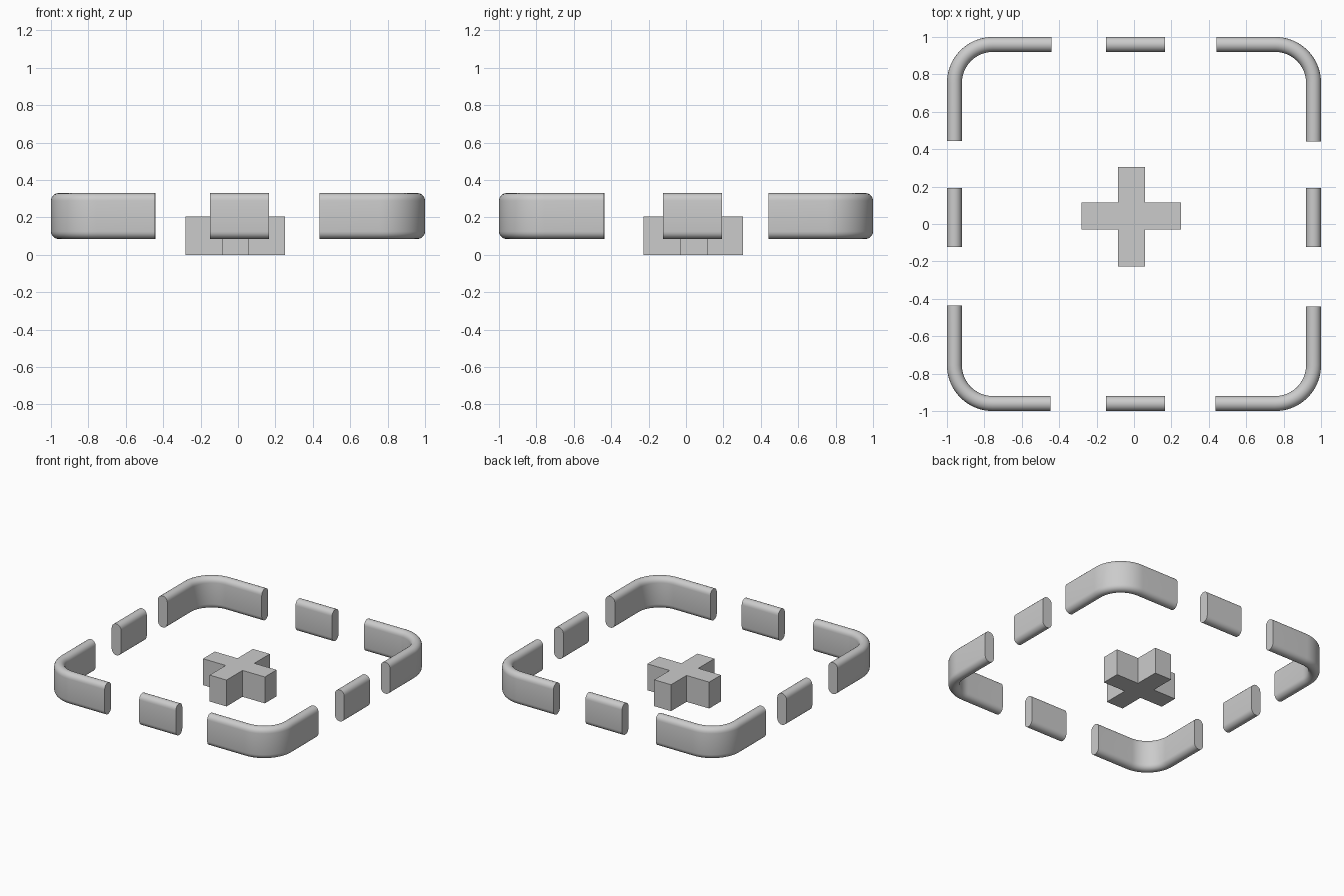
import bpy, bmesh
from math import sin, cos, pi

if "Cube" in bpy.data.objects:
    bpy.data.objects.remove(bpy.data.objects["Cube"])

HALF_W = 0.04                # half rail thickness
Z0, Z1 = 0.085, 0.33         # rail bottom and top
MID, R = 0.96, 0.205         # rail centre line and corner radius


def finish(name, bm):
    bmesh.ops.recalc_face_normals(bm, faces=bm.faces[:])
    me = bpy.data.meshes.new(name)
    bm.to_mesh(me)
    bm.free()
    ob = bpy.data.objects.new(name, me)
    bpy.context.collection.objects.link(ob)
    return ob


def smooth(ob):
    bpy.ops.object.select_all(action='DESELECT')
    ob.select_set(True)
    bpy.context.view_layer.objects.active = ob
    bpy.ops.object.shade_smooth_by_angle(angle=pi / 6)


# Upright stadium cross-section: (sideways offset, height)
N = 10
profile = [(HALF_W * cos(pi * i / N), Z1 - HALF_W + HALF_W * sin(pi * i / N)) for i in range(N + 1)]
profile += [(-HALF_W * cos(pi * i / N), Z0 + HALF_W - HALF_W * sin(pi * i / N)) for i in range(N + 1)]


def rail(name, path):
    """Sweep the profile along (x, y, outward x, outward y) stations."""
    bm = bmesh.new()
    rings = [[bm.verts.new((x + nx * o, y + ny * o, z)) for o, z in profile]
             for x, y, nx, ny in path]
    n = len(profile)
    for a, b in zip(rings, rings[1:]):
        for i in range(n):
            j = (i + 1) % n
            bm.faces.new((a[i], a[j], b[j], b[i]))
    bm.faces.new(rings[0])
    bm.faces.new(rings[-1])
    smooth(finish(name, bm))


# Rounded corner rails
def corner(name, sx, sy, x_end, y_end):
    c = MID - R
    path = [(x_end, sy * MID, 0, sy)]
    for i in range(17):
        t = pi / 2 * i / 16
        nx, ny = sx * sin(t), sy * cos(t)
        path.append((sx * c + R * nx, sy * c + R * ny, nx, ny))
    path.append((sx * MID, y_end, sx, 0))
    rail(name, path)


corner("back_left_corner_rail", -1, 1, -0.44, 0.445)
corner("back_right_corner_rail", 1, 1, 0.44, 0.44)
corner("front_left_corner_rail", -1, -1, -0.447, -0.435)
corner("front_right_corner_rail", 1, -1, 0.435, -0.44)

# Short straight rails in the middle of each side
for label, s in (("front", -1), ("back", 1)):
    rail(label + "_middle_rail", [(-0.15, s * MID, 0, s), (0.165, s * MID, 0, s)])
for label, s in (("left", -1), ("right", 1)):
    rail(label + "_middle_rail", [(s * MID, -0.123, s, 0), (s * MID, 0.193, s, 0)])

# Plus-shaped centre block
xa, xb, xc, xd = -0.28, -0.085, 0.06, 0.252
ya, yb, yc, yd = -0.227, -0.03, 0.115, 0.305
outline = [(xb, ya), (xc, ya), (xc, yb), (xd, yb), (xd, yc), (xc, yc),
           (xc, yd), (xb, yd), (xb, yc), (xa, yc), (xa, yb), (xb, yb)]
bm = bmesh.new()
base = bm.faces.new([bm.verts.new((x, y, 0)) for x, y in outline])
ext = bmesh.ops.extrude_face_region(bm, geom=[base], use_keep_orig=True)
bmesh.ops.translate(bm, vec=(0, 0, 0.205),
                    verts=[v for v in ext["geom"] if isinstance(v, bmesh.types.BMVert)])
finish("centre_cross_block", bm)
